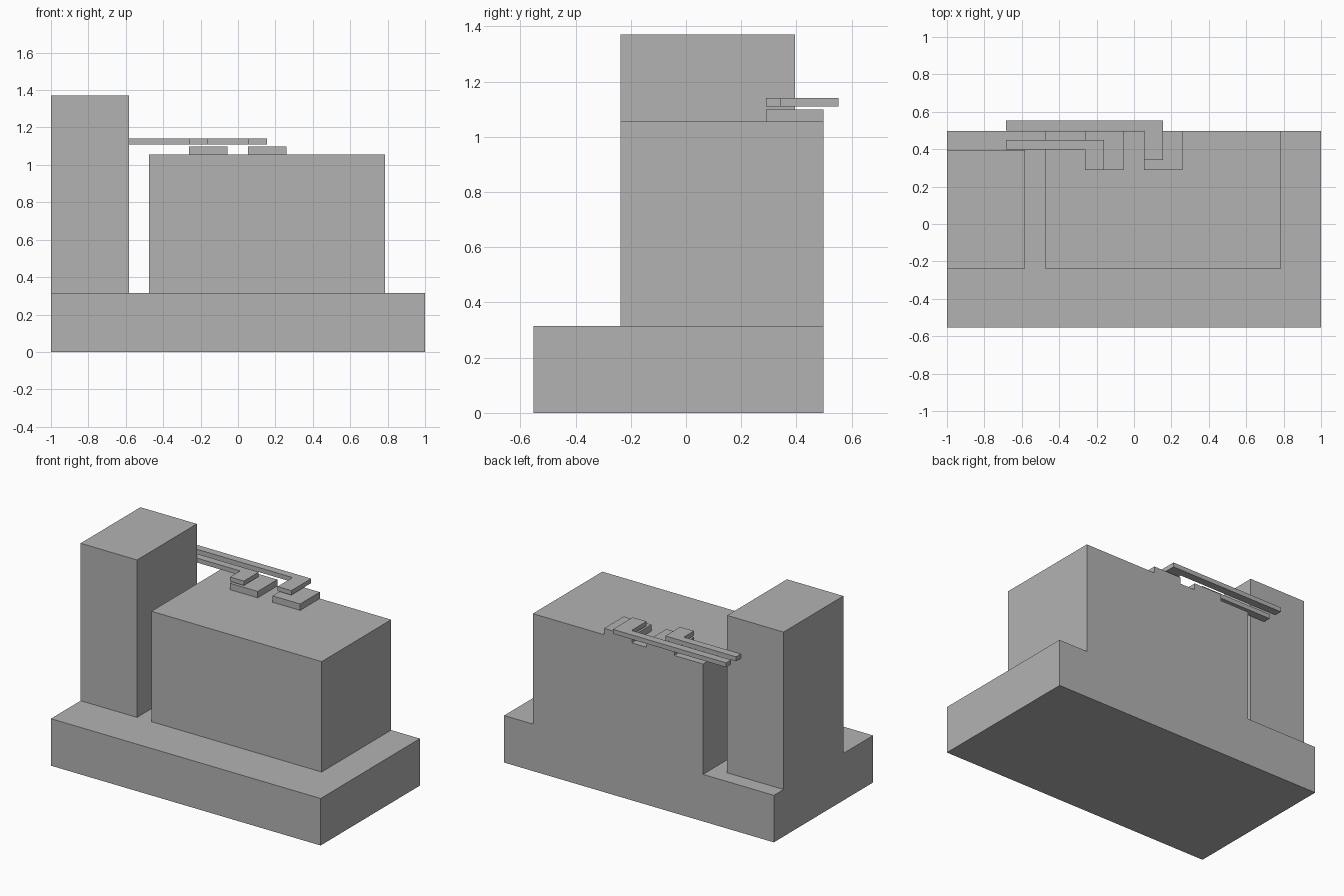
import bpy
import bmesh

cube = bpy.data.objects.get("Cube")
if cube:
    bpy.data.objects.remove(cube, do_unlink=True)

# Single grey finish
grey = bpy.data.materials.new("plain_grey")
grey.use_nodes = True
colour = (0.45, 0.45, 0.45, 1)
grey.diffuse_color = colour
grey.node_tree.nodes["Principled BSDF"].inputs["Base Color"].default_value = colour


def prism(name, outline, z0, z1):
    """Extrude a flat counter-clockwise plan outline from z0 up to z1."""
    bm = bmesh.new()
    face = bm.faces.new([bm.verts.new((x, y, z0)) for x, y in outline])
    top = bmesh.ops.extrude_face_region(bm, geom=[face])["geom"]
    verts = [v for v in top if isinstance(v, bmesh.types.BMVert)]
    bmesh.ops.translate(bm, verts=verts, vec=(0, 0, z1 - z0))
    bmesh.ops.recalc_face_normals(bm, faces=bm.faces)
    mesh = bpy.data.meshes.new(name)
    bm.to_mesh(mesh)
    bm.free()
    mesh.materials.append(grey)
    obj = bpy.data.objects.new(name, mesh)
    bpy.context.collection.objects.link(obj)
    return obj


def box(name, x0, x1, y0, y1, z0, z1):
    return prism(name, [(x0, y0), (x1, y0), (x1, y1), (x0, y1)], z0, z1)


def hooked_arm(name, x_end, x_in, x_out, y_tip, y_in, y_out):
    """Flat arm running along x with a short leg turned towards the front."""
    return prism(name, [(x_end, y_in), (x_in, y_in), (x_in, y_tip),
                        (x_out, y_tip), (x_out, y_out), (x_end, y_out)],
                 arm_bottom, arm_top)


base_top, block_top, pad_top = 0.315, 1.055, 1.098
arm_bottom, arm_top = 1.11, 1.14
front, back = -0.238, 0.498

# Base, main block and tower
box("base", -1, 1, -0.553, back, 0, base_top)
box("main_block", -0.475, 0.787, front, back, base_top, block_top)
box("tower", -1, -0.582, front, 0.395, base_top, 1.37)

# Contact pads on the block
for name, x in (("right_pad", -0.262), ("left_pad", 0.053)):
    box(name, x, x + 0.205, 0.29, back, block_top, pad_top)

# Hooked arms reaching from behind the tower to the pads
hooked_arm("inner_arm", -0.685, -0.262, -0.16, 0.29, 0.397, 0.448)
hooked_arm("outer_arm", -0.685, 0.053, 0.155, 0.343, 0.501, 0.553)
